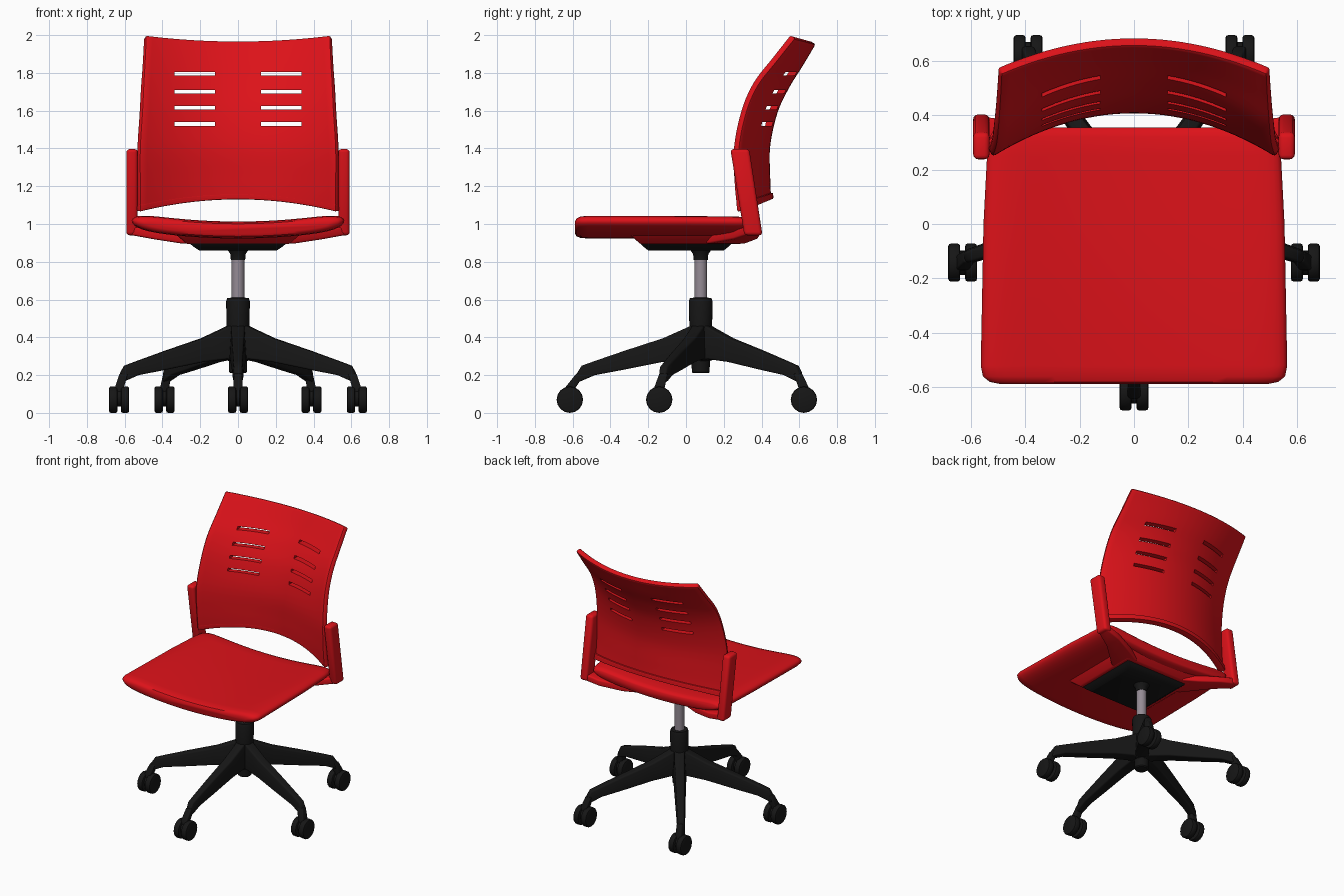
import bpy
import bmesh
from math import sin, cos, pi, radians
from mathutils import Matrix, Vector

cube = bpy.data.objects.get("Cube")
if cube:
    bpy.data.objects.remove(cube, do_unlink=True)


def material(name, color, roughness):
    mat = bpy.data.materials.new(name)
    mat.use_nodes = True
    mat.diffuse_color = color
    bsdf = mat.node_tree.nodes["Principled BSDF"]
    bsdf.inputs["Base Color"].default_value = color
    bsdf.inputs["Roughness"].default_value = roughness
    return mat


RED = material("red_plastic", (0.72, 0.006, 0.01, 1), 0.4)
BLACK = material("black_plastic", (0.008, 0.008, 0.008, 1), 0.5)
GREY = material("column_metal", (0.3, 0.26, 0.3, 1), 0.3)


def make(name, bm, mat):
    mesh = bpy.data.meshes.new(name)
    bm.to_mesh(mesh)
    bm.free()
    obj = bpy.data.objects.new(name, mesh)
    bpy.context.collection.objects.link(obj)
    if mat:
        mesh.materials.append(mat)
    return obj


def add_bevel(obj, width, segments=3):
    mod = obj.modifiers.new("Bevel", "BEVEL")
    mod.width, mod.segments = width, segments
    mod.limit_method, mod.angle_limit = "ANGLE", radians(40)


def finish(obj):
    """Apply the modifiers and shade smooth with sharp edges kept."""
    bpy.ops.object.select_all(action="DESELECT")
    obj.select_set(True)
    bpy.context.view_layer.objects.active = obj
    bpy.ops.object.convert(target="MESH")
    bpy.ops.object.shade_smooth_by_angle(angle=radians(40))
    return obj


def loft(name, rings, mat, bevel=0):
    """Skin a list of equal-length closed rings and cap both ends."""
    bm = bmesh.new()
    loops = [[bm.verts.new(p) for p in ring] for ring in rings]
    n = len(loops[0])
    for a, b in zip(loops, loops[1:]):
        for i in range(n):
            j = (i + 1) % n
            bm.faces.new((a[i], a[j], b[j], b[i]))
    bm.faces.new(loops[0])
    bm.faces.new(loops[-1])
    bmesh.ops.recalc_face_normals(bm, faces=bm.faces)
    obj = make(name, bm, mat)
    if bevel:
        add_bevel(obj, bevel)
    return finish(obj)


def flat_rect(x, y, z, hx, hy):
    return [(x + sx * hx, y + sy * hy, z) for sx, sy in ((-1, -1), (1, -1), (1, 1), (-1, 1))]


def lathe(name, profile, y, mat, sides=24):
    rings = [[(r * cos(2 * pi * i / sides), y + r * sin(2 * pi * i / sides), z)
              for i in range(sides)] for r, z in profile]
    return loft(name, rings, mat)


# Seat: dished slab lofted from front to back
def seat_ring(y, w, t):
    us = [sin(pi / 2 * k / 14) for k in range(-14, 15)]

    def point(u, side):
        z = 1.016 - 0.048 * (1 - (u * w / 0.56) ** 2)
        return (u * w, y, z + side * t * (1 - abs(u) ** 10) ** 0.5)
    return [point(u, 1) for u in us] + [point(u, -1) for u in us[-2:0:-1]]


SEAT = [(-0.588, 0.49, 0.018), (-0.58, 0.53, 0.033), (-0.56, 0.555, 0.041),
        (-0.52, 0.563, 0.045), (0.0, 0.553, 0.045), (0.25, 0.54, 0.044),
        (0.32, 0.53, 0.042), (0.347, 0.515, 0.034), (0.355, 0.5, 0.024)]
loft("seat", [seat_ring(*s) for s in SEAT], RED)

# Backrest: curved shell; rows are side height, side y, depth of curve, half width
BACK = [(1.065, 0.27, 0.145, 0.518), (1.2, 0.255, 0.155, 0.518), (1.4, 0.25, 0.16, 0.518),
        (1.6, 0.29, 0.16, 0.506), (1.75, 0.355, 0.16, 0.499), (1.88, 0.455, 0.135, 0.492),
        (2.0, 0.55, 0.105, 0.487)]


def back_row(t):
    """Catmull-Rom sample of the control rows."""
    i = min(int(t), len(BACK) - 2)
    f = t - i
    p = [Vector(BACK[max(0, min(len(BACK) - 1, i + k))]) for k in (-1, 0, 1, 2)]
    return p[1] + 0.5 * f * (p[2] - p[0] + f * (2 * p[0] - 5 * p[1] + 4 * p[2] - p[3]
                             + f * (3 * (p[1] - p[2]) + p[3] - p[0])))


def back_shell(name, t_end, rows, thickness, bevel):
    cols = 28
    bm = bmesh.new()
    grid = []
    for r in range(rows + 1):
        z, y, depth, w = back_row(t_end * r / rows)
        s = max(0, (z - BACK[0][0]) / 0.935)
        arch = 0.065 * (1 - s) ** 3 - 0.03 * s ** 3
        line = []
        for c in range(cols + 1):
            u = 2 * c / cols - 1
            line.append(bm.verts.new((u * w, y + depth * (1 - u * u), z + arch * (1 - u * u))))
        grid.append(line)
    for a, b in zip(grid, grid[1:]):
        for c in range(cols):
            bm.faces.new((a[c], a[c + 1], b[c + 1], b[c]))
    obj = make(name, bm, RED)
    mod = obj.modifiers.new("Solidify", "SOLIDIFY")
    mod.thickness, mod.offset = thickness, -1
    add_bevel(obj, bevel, 2)
    return obj


backrest = back_shell("backrest", len(BACK) - 1, 30, 0.036, 0.01)

# Vent slots: four on each side
bm = bmesh.new()
for z in (1.53, 1.615, 1.7, 1.795):
    for x in (-0.23, 0.23):
        bmesh.ops.create_cube(bm, size=1, matrix=Matrix.Translation((x, 0.5, z))
                              @ Matrix.Diagonal((0.215, 0.5, 0.02, 1)))
cutter = make("slot_cutter", bm, None)
cutter.hide_render = True
mod = backrest.modifiers.new("Slots", "BOOLEAN")
mod.operation, mod.solver, mod.object = "DIFFERENCE", "EXACT", cutter
finish(backrest)
bpy.data.objects.remove(cutter, do_unlink=True)

finish(back_shell("backrest_lower_lip", 0.4, 4, 0.048, 0.008))

# Uprights and the arms that tie them to the seat pan
for side, label in ((1, "left"), (-1, "right")):
    loft(label + "_upright", [flat_rect(side * 0.561, 0.357, 0.94, 0.03, 0.048),
                              flat_rect(side * 0.561, 0.285, 1.397, 0.03, 0.05)], RED, 0.018)
    arm = []
    for x, y, half, low, high in ((0.2, 0.16, 0.11, 0.893, 0.94), (0.3, 0.22, 0.1, 0.897, 0.945),
                                  (0.45, 0.315, 0.065, 0.92, 0.965), (0.57, 0.356, 0.04, 0.942, 0.99)):
        arm.append([(side * x, y + a * half, z) for a, z in
                    ((-1, low), (1, low), (1, high), (-1, high))])
    loft(label + "_support_arm", arm, RED, 0.01)

# Seat pan and tilt mechanism
loft("seat_pan", [flat_rect(0, 0.01, 0.893, 0.27, 0.25),
                  flat_rect(0, 0.01, 0.945, 0.33, 0.31)], RED, 0.01)
loft("mechanism_plate", [flat_rect(0, 0, 0.86, 0.205, 0.2), flat_rect(0, 0, 0.88, 0.235, 0.225),
                         flat_rect(0, 0, 0.9, 0.26, 0.245)], BLACK, 0.004)

# Column and hub
HUB_Y = 0.078
lathe("column_collar", [(0.038, 0.81), (0.04, 0.84), (0.06, 0.87)], HUB_Y, BLACK)
lathe("gas_column", [(0.034, 0.58), (0.034, 0.83)], HUB_Y, GREY)
lathe("hub", [(0.04, 0.21), (0.047, 0.217), (0.05, 0.32), (0.06, 0.45), (0.063, 0.59),
              (0.057, 0.608), (0.036, 0.61)], HUB_Y, BLACK)

# Five legs with twin-wheel casters; stations are radius, low z, high z, half width
LEG = [(0.02, 0.27, 0.48, 0.045), (0.07, 0.285, 0.453, 0.045), (0.2, 0.27, 0.395, 0.042),
       (0.4, 0.23, 0.33, 0.036), (0.56, 0.2, 0.275, 0.031), (0.63, 0.17, 0.25, 0.028),
       (0.655, 0.16, 0.21, 0.024)]


def cylinder_x(name, x, y, z, radius, width, bevel):
    bm = bmesh.new()
    bmesh.ops.create_cone(bm, cap_ends=True, segments=16, radius1=radius, radius2=radius,
                          depth=width, matrix=Matrix.Translation((x, y, z))
                          @ Matrix.Rotation(pi / 2, 4, "Y"))
    obj = make(name, bm, BLACK)
    if bevel:
        add_bevel(obj, bevel, 2)
    finish(obj)


for k in range(5):
    angle = -pi / 2 + 2 * pi * k / 5
    dx, dy = cos(angle), sin(angle)
    rings = [[(r * dx - s * hw * dy, HUB_Y + r * dy + s * hw * dx, z)
              for s, z in ((-1, lo), (1, lo), (0.75, hi), (-0.75, hi))]
             for r, lo, hi, hw in LEG]
    loft(f"leg_{k + 1}", rings, BLACK, 0.01)
    wx, wy = 0.662 * dx, 0.07 + 0.685 * dy
    sx, sy = 0.635 * dx, HUB_Y + 0.635 * dy
    loft(f"caster_stem_{k + 1}", [flat_rect(wx, wy, 0.08, 0.022, 0.03),
                                  flat_rect(wx, wy, 0.13, 0.024, 0.028),
                                  flat_rect(sx, sy, 0.21, 0.022, 0.022)], BLACK, 0.008)
    cylinder_x(f"caster_axle_{k + 1}", wx, wy, 0.08, 0.045, 0.03, 0)
    for s in (-1, 1):
        cylinder_x(f"caster_wheel_{k + 1}_{'left' if s > 0 else 'right'}",
                   wx + s * 0.031, wy, 0.07, 0.07, 0.044, 0.01)
